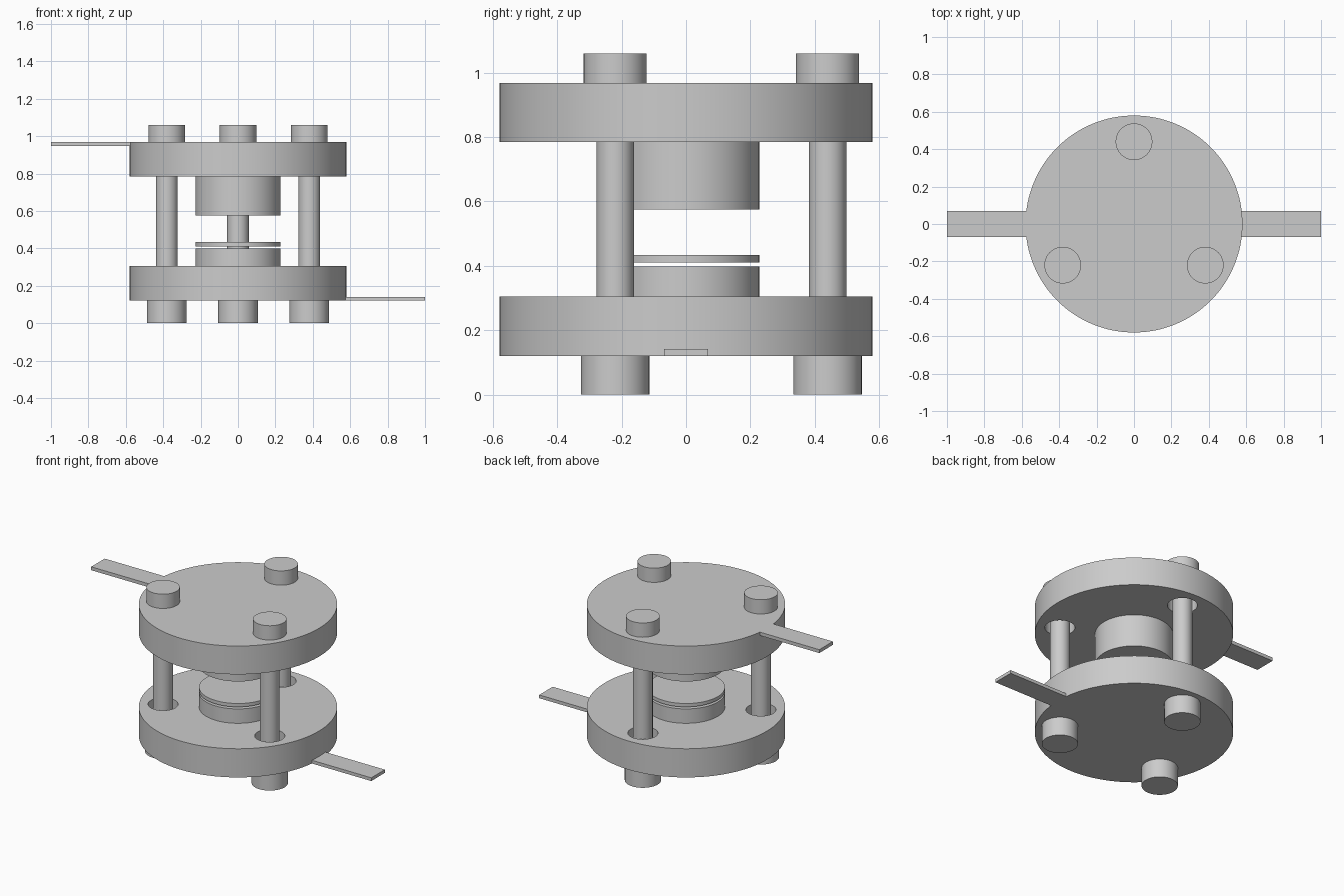
import bpy
from math import cos, sin, radians

cube = bpy.data.objects.get("Cube")
if cube:
    bpy.data.objects.remove(cube, do_unlink=True)

# Single plain metal colour
metal = bpy.data.materials.new("plain grey metal")
metal.use_nodes = True
GREY = (0.6, 0.6, 0.6, 1)
metal.diffuse_color = GREY
metal.node_tree.nodes["Principled BSDF"].inputs["Base Color"].default_value = GREY

POST_RING = 0.44
POST_SPOTS = [(name, POST_RING * cos(radians(a)), POST_RING * sin(radians(a)))
              for name, a in (("back", 90), ("right", 210), ("left", 330))]


def smooth(obj):
    bpy.ops.object.select_all(action="DESELECT")
    obj.select_set(True)
    bpy.context.view_layer.objects.active = obj
    bpy.ops.object.shade_smooth_by_angle(angle=radians(30))


def cylinder(name, radius, z0, z1, x=0, y=0, sides=64):
    bpy.ops.mesh.primitive_cylinder_add(vertices=sides, radius=radius, depth=z1 - z0,
                                        location=(x, y, (z0 + z1) / 2))
    obj = bpy.context.object
    obj.name = name
    obj.data.materials.append(metal)
    smooth(obj)
    return obj


def drilled_plate(name, z0, z1):
    plate = cylinder(name, 0.58, z0, z1, sides=128)
    # Clearance holes around the posts
    for spot, x, y in POST_SPOTS:
        drill = cylinder("drill", 0.088, z0 - 0.05, z1 + 0.05, x, y)
        cut = plate.modifiers.new("hole", "BOOLEAN")
        cut.operation = "DIFFERENCE"
        cut.solver = "EXACT"
        cut.object = drill
        bpy.context.view_layer.objects.active = plate
        bpy.ops.object.modifier_apply(modifier=cut.name)
        bpy.data.objects.remove(drill, do_unlink=True)
    smooth(plate)


def tab(name, side, z0, z1):
    inner, outer = 0.574, 1.0
    bpy.ops.mesh.primitive_cube_add(size=1, location=(side * (inner + outer) / 2, 0, (z0 + z1) / 2))
    obj = bpy.context.object
    obj.name = name
    obj.scale = (outer - inner, 0.138, z1 - z0)
    bpy.ops.object.transform_apply(location=False, rotation=False, scale=True)
    obj.data.materials.append(metal)


# Round end plates
drilled_plate("lower_plate", 0.12, 0.305)
drilled_plate("upper_plate", 0.785, 0.968)

# Central electrodes and the thin disc between them
cylinder("lower_electrode", 0.228, 0.305, 0.398)
cylinder("sample_disc", 0.228, 0.411, 0.433)
cylinder("upper_electrode", 0.228, 0.575, 0.785)

# Posts with their end caps
for spot, x, y in POST_SPOTS:
    cylinder(spot + "_post", 0.058, 0.12, 0.968, x, y)
    cylinder(spot + "_foot", 0.106, 0, 0.12, x, y)
    cylinder(spot + "_top_cap", 0.098, 0.968, 1.06, x, y)

# Flat contact tabs
tab("upper_tab", -1, 0.946, 0.968)
tab("lower_tab", 1, 0.12, 0.141)
